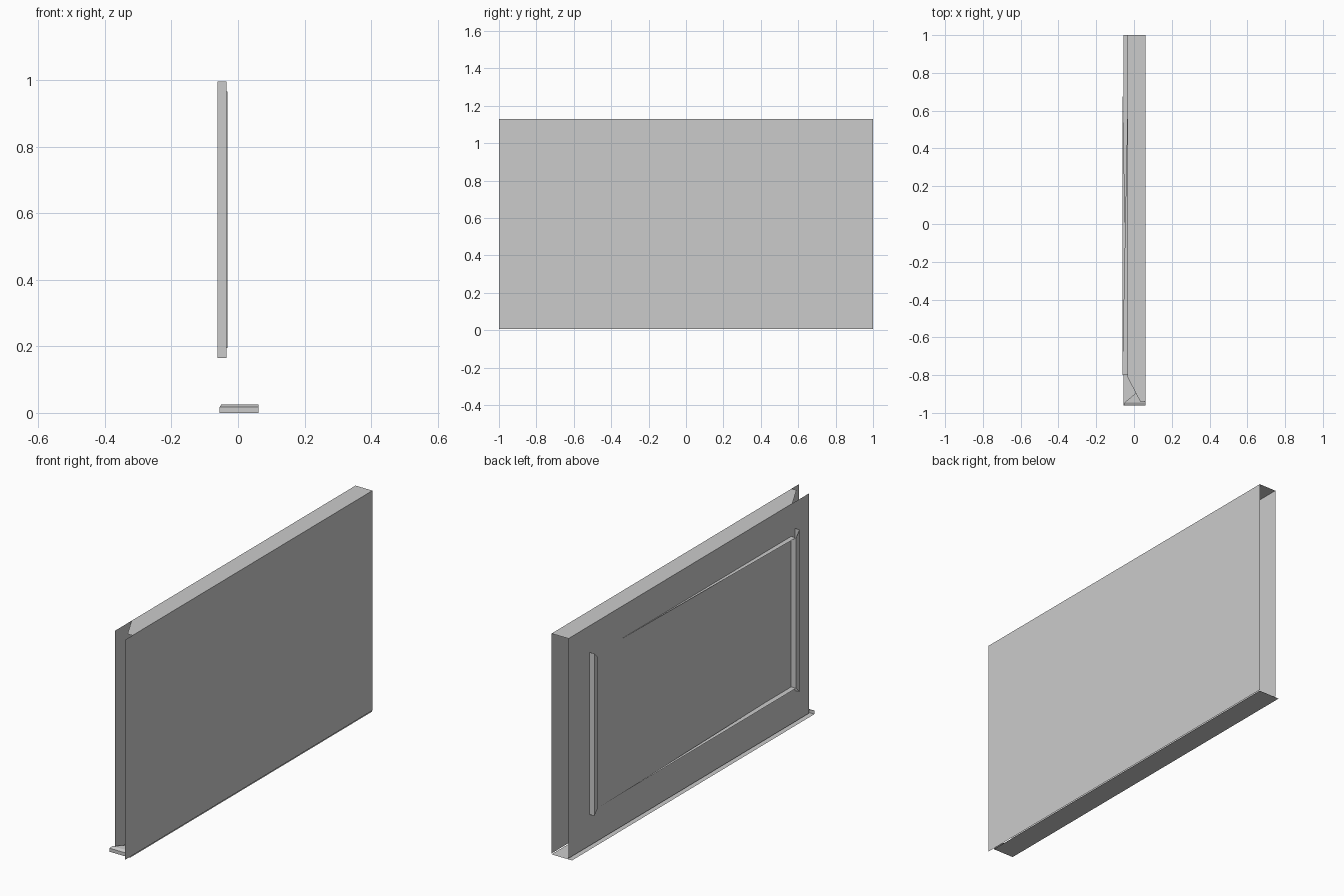
import bpy

if "Cube" in bpy.data.objects:
    bpy.data.objects.remove(bpy.data.objects["Cube"])

# shared levels
WX, OUT, BASE, RX = -0.035, -0.062, -0.031, 0.061
Z0, ZT = 0.005, 1.13


def sheet(name, *faces):
    """Object made of separate flat faces, each a short list of corner points."""
    verts, idx = [], []
    for f in faces:
        idx.append(range(len(verts), len(verts) + len(f)))
        verts += f
    me = bpy.data.meshes.new(name)
    me.from_pydata(verts, [], [list(i) for i in idx])
    ob = bpy.data.objects.new(name, me)
    bpy.context.collection.objects.link(ob)
    return ob


def wall(name, x, y0, y1, z0, z1):
    return sheet(name, [(x, y0, z0), (x, y1, z0), (x, y1, z1), (x, y0, z1)])


# thin shell: two walls, open at both ends
wall("right_wall", RX, -1, 1, Z0, ZT)
wall("left_wall", WX, -0.945, 1, Z0, ZT)

# top with its front corner cut away
sheet("top_cap", [(RX, 1, ZT), (WX, 1, ZT), (WX, -0.81, ZT),
                  (0.033, -0.94, ZT), (RX, -0.94, ZT)])

# base sheet
PX = -0.055
sheet("base_plate", [(PX, -0.96, 0), (PX, 1, 0), (RX, 1, 0), (RX, -0.96, 0)])

# front lip of the base, with sloped upper edge and top remnant
sheet("base_lip",
      [(PX, -0.96, 0), (RX, -0.96, 0), (RX, -0.96, 0.018), (PX, -0.96, 0.018)],
      [(PX, -0.96, 0.018), (RX, -0.96, 0.018), (RX, -0.945, 0.025), (-0.05, -0.945, 0.025)],
      [(-0.05, -0.945, 0.025), (RX, -0.945, 0.025), (0.01, -0.895, 0.025)])

# vertical mouldings of the panel frame: outer side, mitred face, inner side
ZA, ZB, W = 0.165, 0.995, 0.03


def upright(name, s):
    yo, yi = 0.83 * s, 0.80 * s
    sheet(name,
          [(WX, yo, ZA), (OUT, yo, ZA), (OUT, yo, ZB), (WX, yo, ZB)],
          [(OUT, yo, ZA), (OUT, yi, ZA + W), (OUT, yi, ZB - W), (OUT, yo, ZB)],
          [(BASE, yi, ZA + W), (OUT, yi, ZA + W), (OUT, yi, ZB - W), (BASE, yi, ZB - W)])


upright("front_moulding", -1)
upright("back_moulding", 1)

# tapering horizontal mouldings
sheet("top_moulding", [(BASE, 0.8, ZB - W), (OUT, -0.8, ZB - W), (BASE, -0.8, ZB - W)])
sheet("bottom_moulding", [(OUT, 0.8, ZA + W), (OUT, -0.8, ZA + W), (BASE, -0.8, ZA + W)])
